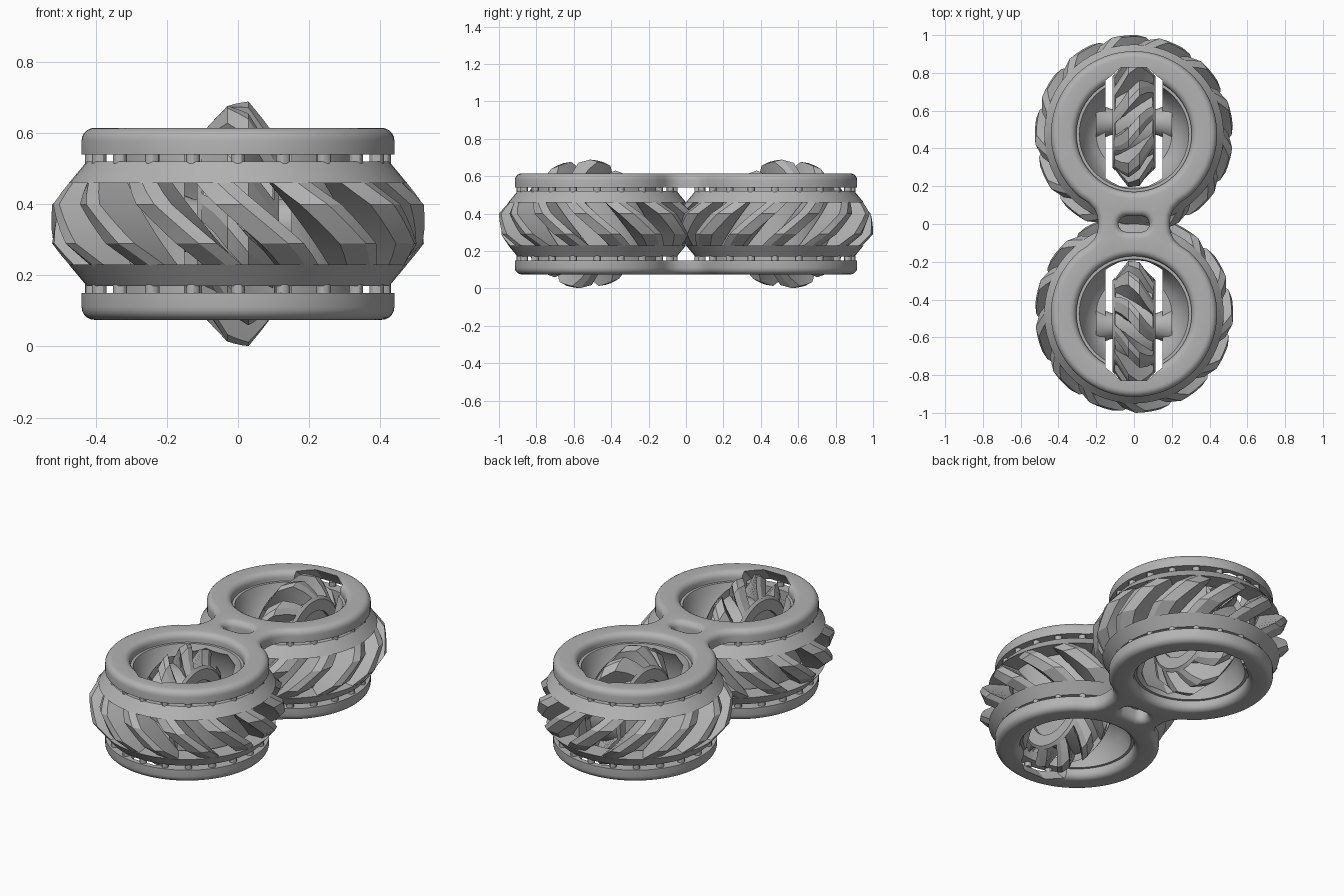
import bpy, bmesh, math
from mathutils import Matrix, Vector

cube = bpy.data.objects.get("Cube")
if cube:
    bpy.data.objects.remove(cube)

grey = bpy.data.materials.new("plain_grey")
grey.use_nodes = True
COLOUR = (0.45, 0.45, 0.45, 1)
grey.diffuse_color = COLOUR
grey.node_tree.nodes["Principled BSDF"].inputs["Base Color"].default_value = COLOUR

MID = 0.345      # height of the middle plane
CENTRE = 0.475   # distance of each ring from the origin
WHEEL_Y = 0.54   # distance of each upright wheel from the origin
TWIST = 2.3


def finish(name, bm, matrix=Matrix(), smooth=30):
    bmesh.ops.transform(bm, matrix=matrix, verts=bm.verts)
    bmesh.ops.recalc_face_normals(bm, faces=bm.faces)
    mesh = bpy.data.meshes.new(name)
    bm.to_mesh(mesh)
    bm.free()
    mesh.materials.append(grey)
    ob = bpy.data.objects.new(name, mesh)
    bpy.context.collection.objects.link(ob)
    shade(ob, smooth)
    return ob


def shade(ob, angle):
    bpy.ops.object.select_all(action='DESELECT')
    ob.select_set(True)
    bpy.context.view_layer.objects.active = ob
    bpy.ops.object.shade_smooth_by_angle(angle=math.radians(angle))


def mirrored(half):
    """Close a half profile by reflecting it in the middle plane."""
    return half + [(r, -z) for r, z in reversed(half)]


def lathe(bm, profile, segments):
    """Revolve a closed (radius, z) profile round z."""
    rows = []
    for i in range(segments):
        a = math.tau * i / segments
        rows.append([bm.verts.new((r * math.cos(a), r * math.sin(a), z)) for r, z in profile])
    n = len(profile)
    for i in range(segments):
        p, q = rows[i], rows[(i + 1) % segments]
        for j in range(n):
            k = (j + 1) % n
            if profile[j][0] + profile[k][0] > 0:
                bm.faces.new((p[j], q[j], q[k], p[k]))
    bmesh.ops.remove_doubles(bm, verts=bm.verts, dist=1e-5)


def rod(bm, radius, depth, matrix, segments=12):
    bmesh.ops.create_cone(bm, cap_ends=True, segments=segments, radius1=radius,
                          radius2=radius, depth=depth, matrix=matrix)


def twisted_gear(name, teeth, hand, bore, flat, slope, band, matrix, phase=0.0, core=0):
    def tip(z):
        return 0.525 - max(0, abs(z) - flat) * slope

    bm = bmesh.new()
    # conical end bands
    for s in (-1, 1):
        lathe(bm, [(bore, s * band), (tip(band), s * band),
                   (tip(0.175), s * 0.175), (bore, s * 0.175)], 4 * teeth)
    # hub filling the middle of the upright wheels
    if core:
        rod(bm, core, 0.3, Matrix(), 40)
    # slanted bars between the bands, each with an off-centre ridge
    end = band + 0.005
    steps = [end, (end + flat) / 2, flat, flat / 3]
    levels = [-z for z in steps] + steps[::-1]
    half = math.pi / teeth * 0.5
    for t in range(teeth):
        rings = []
        for z in levels:
            a = phase + t * math.tau / teeth - hand * TWIST * z
            r = tip(z)
            section = [(bore, -0.8), (r - 0.025, -1), (r, 0.2), (r - 0.008, 1), (bore, 0.8)]
            rings.append([bm.verts.new((q * math.cos(a + d * half * hand),
                                        q * math.sin(a + d * half * hand), z))
                          for q, d in section])
        for low, high in zip(rings, rings[1:]):
            for j in range(5):
                k = (j + 1) % 5
                bm.faces.new((low[j], low[k], high[k], high[j]))
        bm.faces.new(rings[0])
        bm.faces.new(rings[-1])
    return finish(name, bm, matrix, 20)


def circle(x, y, r, n, start=0.0, sweep=math.tau):
    return [(x + r * math.cos(start + sweep * i / n), y + r * math.sin(start + sweep * i / n))
            for i in range(n)]


def frame_plate(name, matrix):
    # figure-of-eight outline with a filleted neck
    neck = [(0.19, 0), (0.193, 0.04), (0.21, 0.08), (0.245, 0.115)]
    arc = circle(0, CENTRE, 0.44, 56, -0.85, math.pi + 1.7)
    end = [(-x, y) for x, y in reversed(neck[1:])]
    upper = neck + arc + [(-arc[0][0], arc[0][1])] + end
    outline = upper + [(-x, -y) for x, y in upper]
    # small slot in the neck
    slot = (circle(0.04, 0, 0.042, 8, -math.pi / 2, math.pi) + [(0.04, 0.042)]
            + circle(-0.04, 0, 0.042, 8, math.pi / 2, math.pi) + [(-0.04, -0.042)])
    loops = [outline, slot] + [circle(0, s * CENTRE, 0.305, 56) for s in (-1, 1)]
    bm = bmesh.new()
    edges = []
    for loop in loops:
        vs = [bm.verts.new((x, y, 0.195)) for x, y in loop]
        edges += [bm.edges.new((vs[i - 1], vs[i])) for i in range(len(vs))]
    bmesh.ops.triangle_fill(bm, edges=edges, use_beauty=True, normal=Vector((0, 0, 1)))
    made = bmesh.ops.extrude_face_region(bm, geom=bm.faces[:])
    top = [g for g in made["geom"] if isinstance(g, bmesh.types.BMVert)]
    bmesh.ops.translate(bm, verts=top, vec=(0, 0, 0.075))
    bmesh.ops.recalc_face_normals(bm, faces=bm.faces)
    # rounded outer rims
    rim = [e for e in bm.edges if len(e.link_faces) == 2
           and min(v.co.z for v in e.verts) > 0.26 and e.calc_face_angle(0) > 1]
    bmesh.ops.bevel(bm, geom=rim, offset=0.036, segments=5, profile=0.5,
                    affect='EDGES', clamp_overlap=True)
    return finish(name, bm, matrix, 40)


def carve(ob, cutters):
    bpy.context.view_layer.objects.active = ob
    for c in cutters:
        mod = ob.modifiers.new("wheel_clearance", 'BOOLEAN')
        mod.operation = 'DIFFERENCE'
        mod.solver = 'EXACT'
        mod.object = c
        bpy.ops.object.modifier_apply(modifier=mod.name)
    shade(ob, 40)


TO_X = Matrix.Rotation(math.pi / 2, 4, 'Y')
LIFT = Matrix.Translation((0, 0, MID))
cutters, carved = [], []

# top and bottom frames
carved.append(frame_plate("top_frame", LIFT))
carved.append(frame_plate("bottom_frame", LIFT @ Matrix.Scale(-1, 4, (0, 0, 1))))

for s, side in ((-1, "front"), (1, "back")):
    place = Matrix.Translation((0, s * CENTRE, MID))
    wheel_place = Matrix.Translation((0, s * WHEEL_Y, MID)) @ TO_X

    # space for the upright wheel, tapered like the wheel
    bm = bmesh.new()
    lathe(bm, mirrored([(0, 0.15), (0.345, 0.15), (0.395, 0.07)]), 64)
    cutter = finish(side + "_cutter", bm, wheel_place)
    cutter.hide_render = True
    cutters.append(cutter)

    # dished bearing sleeve
    bm = bmesh.new()
    lathe(bm, mirrored([(0.345, 0.215), (0.29, 0.215), (0.28, 0.18), (0.255, 0.12),
                        (0.225, 0.08), (0.2, 0.06), (0, 0.06)]), 64)
    carved.append(finish(side + "_sleeve", bm, place, 35))

    # outer gear cage
    twisted_gear(side + "_ring_gear", 13, -s, 0.365, 0.055, 0.83, 0.115, place,
                 s * math.pi / 2 + 0.12)

    # upright wheel and its tapered axle
    twisted_gear(side + "_wheel", 10, s, 0.27, 0.045, 1.23, 0.155,
                 wheel_place @ Matrix.Scale(0.657, 4), s * 0.15, core=0.33)
    bm = bmesh.new()
    lathe(bm, mirrored([(0, 0.2), (0.1, 0.2), (0.07, 0.125), (0.07, 0.05)]), 32)
    finish(side + "_axle", bm, wheel_place)

    # bearing pins above and below the ring gear
    bm = bmesh.new()
    for x, y in circle(0, 0, 0.41, 20):
        for z in (-0.185, 0.185):
            rod(bm, 0.02, 0.03, Matrix.Translation((x, y, z)), 12)
    finish(side + "_bearing_pins", bm, place)

for ob in carved:
    carve(ob, cutters)
for c in cutters:
    bpy.data.objects.remove(c)
